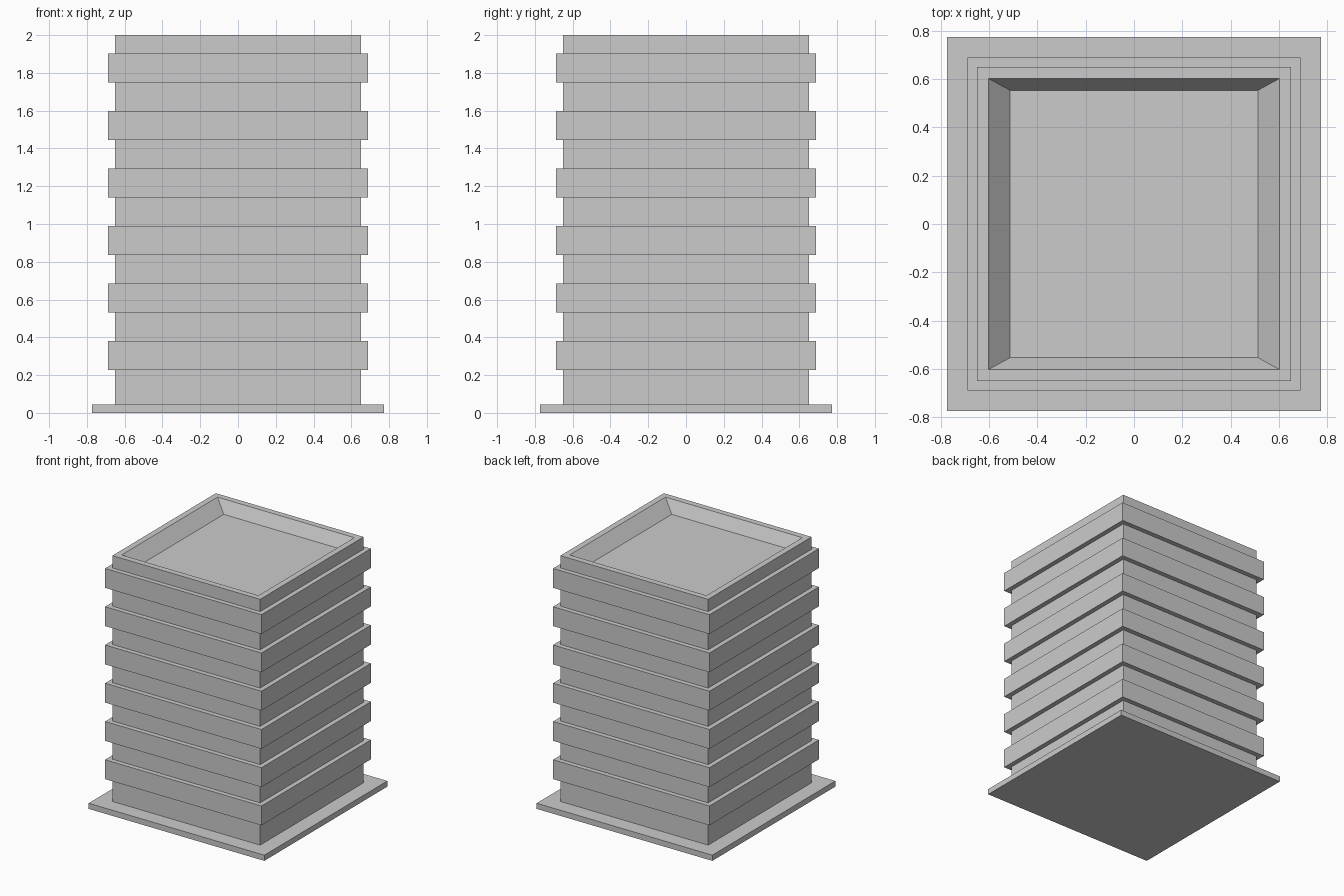
import bpy
import bmesh

cube = bpy.data.objects.get("Cube")
if cube:
    bpy.data.objects.remove(cube, do_unlink=True)

# Single plain grey finish
GREY = (0.6, 0.6, 0.6, 1.0)
mat = bpy.data.materials.new("plain_grey")
mat.use_nodes = True
mat.diffuse_color = GREY
mat.node_tree.nodes["Principled BSDF"].inputs["Base Color"].default_value = GREY


def loft(name, profile, closed=False):
    """Skin rectangular rings (half_x, half_y, z); cap the ends or join them in a loop."""
    bm = bmesh.new()
    rings = [[bm.verts.new((sx * hx, sy * hy, z))
              for sx, sy in ((-1, -1), (1, -1), (1, 1), (-1, 1))]
             for hx, hy, z in profile]
    pairs = list(zip(rings, rings[1:]))
    if closed:
        pairs.append((rings[-1], rings[0]))
    else:
        bm.faces.new(rings[0][::-1])
        bm.faces.new(rings[-1])
    for low, high in pairs:
        for i in range(4):
            j = (i + 1) % 4
            bm.faces.new((low[i], low[j], high[j], high[i]))
    bmesh.ops.recalc_face_normals(bm, faces=bm.faces)
    mesh = bpy.data.meshes.new(name)
    bm.to_mesh(mesh)
    bm.free()
    mesh.materials.append(mat)
    obj = bpy.data.objects.new(name, mesh)
    bpy.context.collection.objects.link(obj)
    return obj


BASE, CORE, BAND, RIM = 0.773, 0.65, 0.688, 0.602
BASE_TOP, TOP = 0.045, 2.0

# Ground slab
loft("base_slab", [(BASE, BASE, 0), (BASE, BASE, BASE_TOP)])

# Tower core with a sloped recess sunk into the roof
loft("tower_core", [(CORE, CORE, BASE_TOP), (CORE, CORE, TOP),
                    (RIM, RIM, TOP), (0.513, 0.553, 1.905)])

# Projecting floor bands, each a square collar around the core
for n in range(6):
    z0 = 0.227 + n * 0.3043
    z1 = z0 + 0.154
    loft(f"floor_band_{n + 1}", [(CORE, CORE, z0), (BAND, BAND, z0),
                                 (BAND, BAND, z1), (CORE, CORE, z1)], closed=True)
